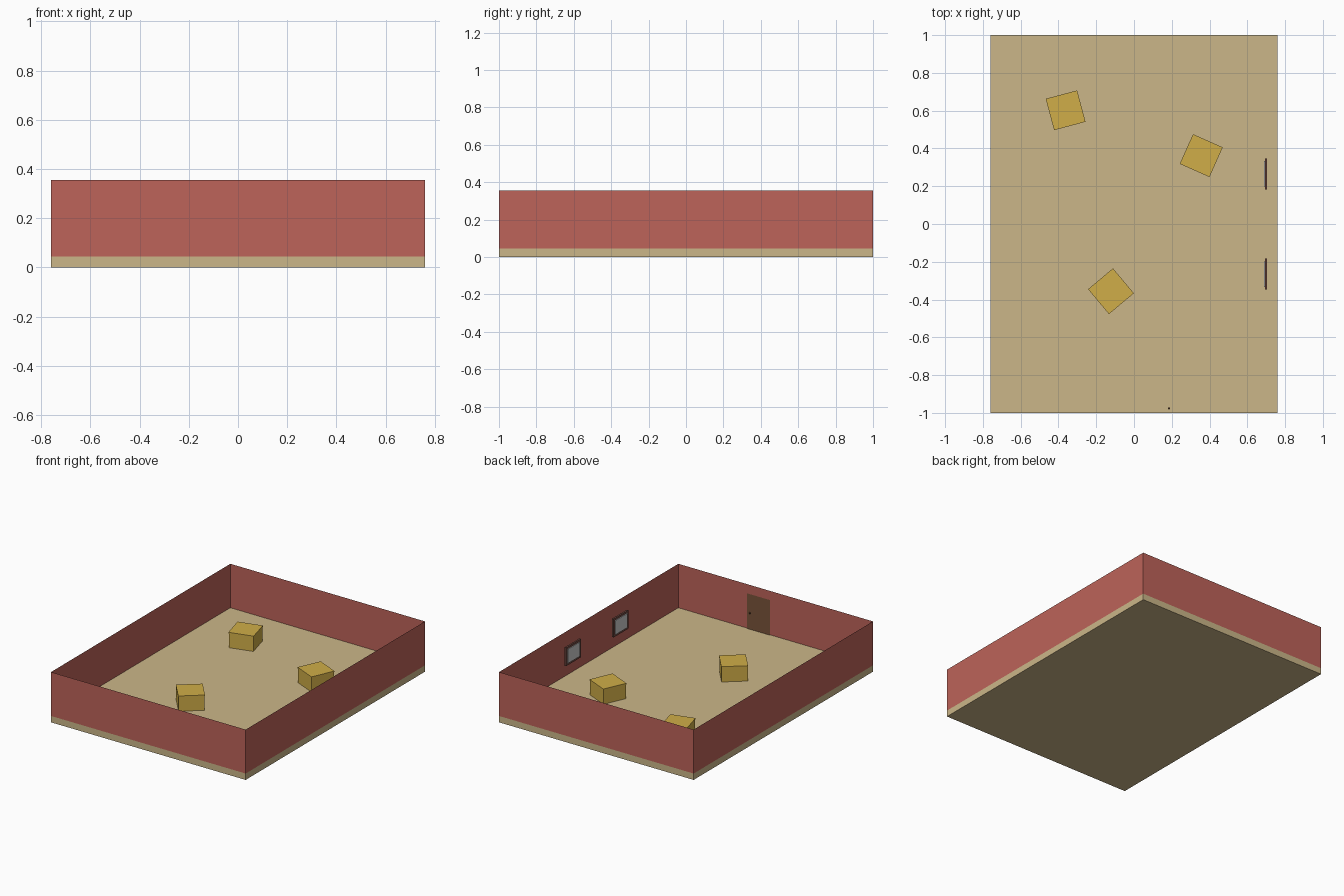
import bpy, bmesh
from math import radians
from mathutils import Matrix, Vector

if "Cube" in bpy.data.objects:
    bpy.data.objects.remove(bpy.data.objects["Cube"])


def material(name, rgb):
    m = bpy.data.materials.new(name)
    m.diffuse_color = (*rgb, 1)
    m.use_nodes = True
    m.node_tree.nodes["Principled BSDF"].inputs["Base Color"].default_value = m.diffuse_color
    return m


TAN = material("tan_floor", (0.60, 0.47, 0.25))
RED = material("red_wall", (0.51, 0.125, 0.10))
GOLD = material("gold_box", (0.63, 0.42, 0.065))
BROWN = material("brown_door", (0.19, 0.087, 0.042))
DARK = material("dark_frame", (0.17, 0.07, 0.055))

HX, HY, FLOOR, TOP = 0.76, 1.0, 0.045, 0.355


def finish(name, bm, mat):
    me = bpy.data.meshes.new(name)
    bm.to_mesh(me)
    bm.free()
    ob = bpy.data.objects.new(name, me)
    if mat:
        me.materials.append(mat)
    bpy.context.collection.objects.link(ob)
    return ob


def box(name, center, size, mat=None, turn=0):
    bm = bmesh.new()
    bmesh.ops.create_cube(bm, size=1, matrix=Matrix.Diagonal((*size, 1)))
    ob = finish(name, bm, mat)
    ob.location = center
    ob.rotation_euler.z = radians(turn)
    return ob


def panel(name, a, b, z0, z1, mat):
    """Upright sheet standing on the line a-b."""
    bm = bmesh.new()
    pts = [(*a, z0), (*b, z0), (*b, z1), (*a, z1)]
    bm.faces.new([bm.verts.new(p) for p in pts])
    return finish(name, bm, mat)


# floor slab and four thin walls
box("floor", (0, 0, FLOOR / 2), (2 * HX, 2 * HY, FLOOR), TAN)
corners = [(-HX, -HY), (HX, -HY), (HX, HY), (-HX, HY)]
for i, side in enumerate(("front", "right", "back", "left")):
    panel(side + "_wall", corners[i], corners[(i + 1) % 4], FLOOR, TOP, RED)

# door with knob on the inside of the front wall
panel("door", (0.22, -0.995), (0.04, -0.995), FLOOR, 0.293, BROWN)
bm = bmesh.new()
bmesh.ops.create_uvsphere(bm, u_segments=12, v_segments=8, radius=0.006,
                          matrix=Matrix.Translation((0.185, -0.976, 0.17)))
finish("door_knob", bm, BROWN)

# two windows near the right wall
for s, side in ((-1, "front"), (1, "back")):
    y = s * 0.265
    box(side + "_window_frame", (0.699, y, 0.23), (0.012, 0.165, 0.13), DARK)
    box(side + "_window_pane", (0.691, y, 0.23), (0.006, 0.135, 0.10))

# three storage boxes, each with a thin lid
for i, (x, y, turn) in enumerate([(-0.362, 0.602, 15), (0.356, 0.362, -24),
                                  (-0.122, -0.356, 40)], 1):
    box(f"box_{i}", (x, y, 0.0955), (0.168, 0.168, 0.101), GOLD, turn)
    box(f"box_lid_{i}", (x, y, 0.150), (0.172, 0.172, 0.008), GOLD, turn)
